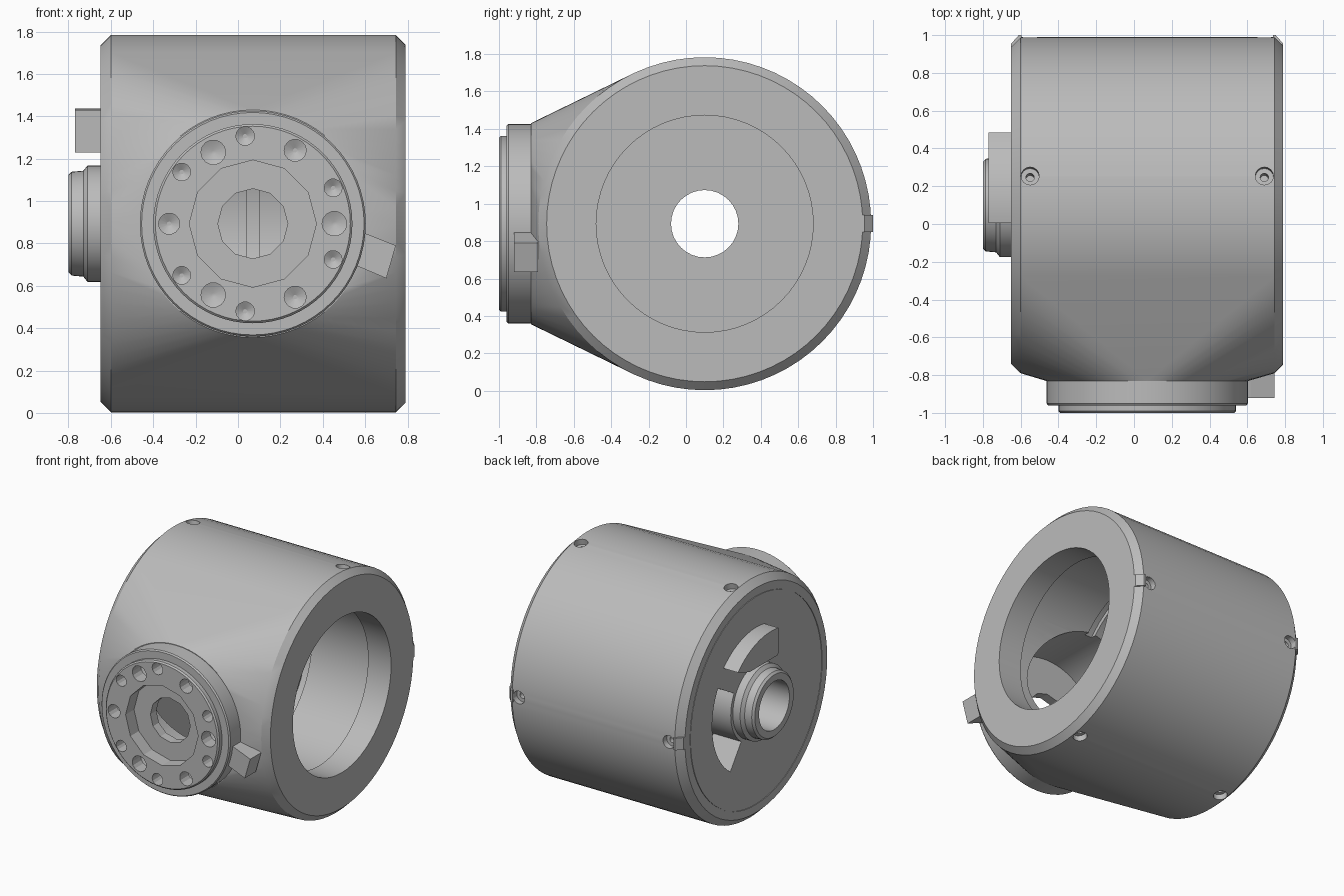
import bpy, bmesh
from math import sin, cos, pi, radians
from mathutils import Matrix

cube = bpy.data.objects.get("Cube")
if cube:
    bpy.data.objects.remove(cube)

CY, CZ = 0.10, 0.893      # main axis of the drum (runs along x)
BX = 0.07                 # side boss axis (runs along y)
R = 0.89

metal = bpy.data.materials.new("grey metal")
metal.use_nodes = True
grey = (0.5, 0.5, 0.5, 1)
metal.diffuse_color = grey
metal.node_tree.nodes["Principled BSDF"].inputs["Base Color"].default_value = grey


def finish(name, bm, matrix=None):
    bmesh.ops.recalc_face_normals(bm, faces=bm.faces)
    if matrix:
        bm.transform(matrix)
    mesh = bpy.data.meshes.new(name)
    bm.to_mesh(mesh)
    bm.free()
    mesh.materials.append(metal)
    ob = bpy.data.objects.new(name, mesh)
    bpy.context.collection.objects.link(ob)
    return ob


def loft(name, rings, axis, matrix=None):
    """Solid through rings of (along, [(u, v)...]) sections."""
    bm = bmesh.new()
    loops = []
    for a, pts in rings:
        loops.append([bm.verts.new((a, u, v) if axis == "x" else (u, a, v)) for u, v in pts])
    n = len(loops[0])
    for p, q in zip(loops, loops[1:]):
        for i in range(n):
            j = (i + 1) % n
            bm.faces.new((p[i], p[j], q[j], q[i]))
    bm.faces.new(loops[0])
    bm.faces.new(loops[-1])
    return finish(name, bm, matrix)


def circle(centre, r, seg):
    return [(centre[0] + r * cos(2 * pi * i / seg), centre[1] + r * sin(2 * pi * i / seg))
            for i in range(seg)]


def lathe(name, profile, axis, centre=(CY, CZ), seg=64, matrix=None):
    return loft(name, [(a, circle(centre, r, seg)) for a, r in profile], axis, matrix)


def prism(name, pts, axis, a0, a1):
    return loft(name, [(a0, pts), (a1, pts)], axis)


def arc(r, start, end, steps=14):
    ts = [radians(start + (end - start) * i / steps) for i in range(steps + 1)]
    return [(CY + r * cos(t), CZ + r * sin(t)) for t in ts]


def boolean(target, tool, operation):
    mod = target.modifiers.new("cut", "BOOLEAN")
    mod.operation = operation
    mod.solver = "EXACT"
    mod.object = tool
    bpy.context.view_layer.update()
    result = target.evaluated_get(bpy.context.evaluated_depsgraph_get())
    mesh = bpy.data.meshes.new_from_object(result)
    target.modifiers.clear()
    target.data = mesh
    bpy.data.objects.remove(tool)


# Chamfered drum, wrapped tightly over to the round foot of the side boss
bm = bmesh.new()
for x, r in ((-0.65, 0.84), (-0.60, R), (0.745, R), (0.79, 0.845)):
    for y, z in circle((CY, CZ), r, 72):
        bm.verts.new((x, y, z))
for x, z in circle((BX, CZ), 0.537, 64):
    bm.verts.new((x, -0.83, z))
hull = bmesh.ops.convex_hull(bm, input=bm.verts[:])
inside = {g for g in hull["geom_interior"] + hull["geom_unused"] if isinstance(g, bmesh.types.BMVert)}
bmesh.ops.delete(bm, geom=list(inside), context="VERTS")
bmesh.ops.dissolve_limit(bm, angle_limit=radians(0.3), verts=bm.verts[:], edges=bm.edges[:])
housing = finish("housing", bm)

# Boss flange and raised ring
boss = lathe("boss", [(-0.75, 0.533), (-0.95, 0.533), (-0.96, 0.525), (-0.96, 0.47),
                      (-0.99, 0.47), (-1.0, 0.46)], "y", (BX, CZ))
boolean(housing, boss, "UNION")

# Hub on the closed end
hub = lathe("hub", [(-0.6, 0.275), (-0.71, 0.275), (-0.73, 0.25), (-0.785, 0.245),
                    (-0.80, 0.23)], "x", seg=48)
boolean(housing, hub, "UNION")

# Hollow inside with stepped bore, and the hub bore
cavity = lathe("cavity", [(0.85, 0.58), (0.60, 0.58), (0.60, 0.63), (0.10, 0.63), (0.10, 0.66),
                          (0.04, 0.66), (0.04, 0.63), (-0.40, 0.63)], "x")
boolean(housing, cavity, "DIFFERENCE")
boolean(housing, lathe("hub_bore", [(-0.9, 0.18), (-0.3, 0.18)], "x", seg=32), "DIFFERENCE")

# Curved pocket in the closed end
pocket = arc(0.52, -54, 30) + arc(0.30, 30, -54)
boolean(housing, prism("pocket", pocket, "x", -0.7, -0.42), "DIFFERENCE")

# Boss recess, bore, and the wider chamber behind its face plate
recess = lathe("recess", [(-1.1, 0.30), (-0.90, 0.30), (-0.90, 0.165), (-0.7, 0.165)],
               "y", (BX, CZ), seg=12)
boolean(housing, recess, "DIFFERENCE")
boolean(housing, lathe("chamber", [(-0.83, 0.43), (-0.3, 0.43)], "y", (BX, CZ)), "DIFFERENCE")

# Ring of holes in the boss, mirrored above and below
for angle, r, ring in ((0, 0.058, 0.385), (24, 0.042, 0.415), (60, 0.052, 0.40), (95, 0.044, 0.415),
                       (119, 0.058, 0.385), (144, 0.042, 0.415), (180, 0.05, 0.395)):
    for side in ((1,) if angle in (0, 180) else (1, -1)):
        t = radians(angle * side)
        centre = (BX + ring * cos(t), CZ + ring * sin(t))
        hole = lathe("hole", [(-1.1, r), (-0.90, r), (-0.88, 0.01)], "y", centre, seg=14)
        boolean(housing, hole, "DIFFERENCE")

# Counterbored screw holes in three rows around the drum
for angle in (80, 0, -80):
    for x in (-0.55, 0.69):
        place = Matrix.Translation((x, CY, CZ)) @ Matrix.Rotation(radians(angle), 4, "X")
        hole = lathe("screw_hole", [(1.0, 0.048), (0.845, 0.048), (0.845, 0.022), (0.78, 0.022)],
                     "y", (0, 0), 16, place)
        boolean(housing, hole, "DIFFERENCE")

# Raised stop on the closed end, arched on top and flat below
prism("end_stop", arc(0.545, 45, 100) + [(0.01, 1.23), (0.35, 1.23)], "x", -0.77, -0.64)

# Fine seam around the closed end's cover
seam = arc(0.775, 0, 359.9, 72) + arc(0.78, 359.9, 0, 72)
boolean(housing, prism("cover_seam", seam, "x", -0.7, -0.645), "DIFFERENCE")

# Pointer tab on the boss flange
prism("pointer_tab", [(0.56, 0.86), (0.62, 0.84), (0.745, 0.79), (0.70, 0.635), (0.57, 0.69),
                      (0.52, 0.71)], "y", -0.92, -0.79)


# Small keys at both ends of the drum's back, following the chamfer
def key_section(top):
    return [(0.90, 0.85), (top, 0.85), (top, 0.94), (0.90, 0.94)]


for name, rim, shoulder, root in (("key_left", 0.79, 0.75, 0.735), ("key_right", -0.65, -0.61, -0.595)):
    loft(name, [(rim, key_section(0.955)), (shoulder, key_section(1.0)),
                (root, key_section(1.0))], "x")

# Smooth curved walls, keep edges sharp
bpy.ops.object.select_all(action="DESELECT")
housing.select_set(True)
bpy.data.objects["end_stop"].select_set(True)
bpy.context.view_layer.objects.active = housing
bpy.ops.object.shade_smooth_by_angle(angle=radians(25))
